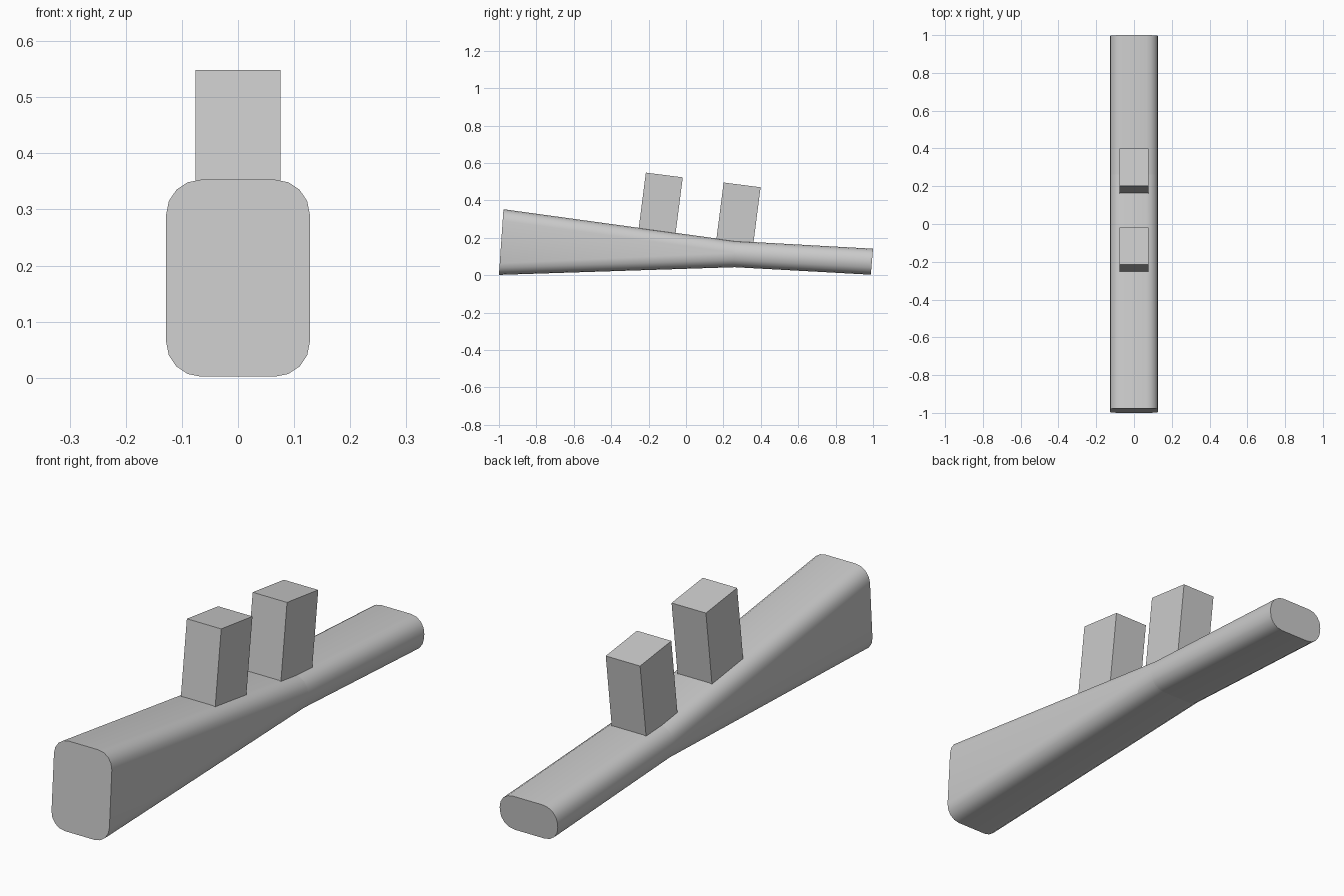
import bpy, bmesh, math
from mathutils import Matrix

cube = bpy.data.objects.get("Cube")
if cube:
    bpy.data.objects.remove(cube, do_unlink=True)

grey = bpy.data.materials.new("plain grey")
grey.use_nodes = True
colour = (0.6, 0.6, 0.6, 1)
grey.diffuse_color = colour
grey.node_tree.nodes["Principled BSDF"].inputs["Base Color"].default_value = colour


def add_object(name, bm):
    bmesh.ops.recalc_face_normals(bm, faces=bm.faces)
    mesh = bpy.data.meshes.new(name)
    bm.to_mesh(mesh)
    bm.free()
    mesh.materials.append(grey)
    obj = bpy.data.objects.new(name, mesh)
    bpy.context.collection.objects.link(obj)
    return obj


def rounded_ring(bm, bottom, top, half_width=0.128, radius=0.062, steps=4):
    """Rounded rectangle spanning two (y, z) points."""
    (y0, z0), (y1, z1) = bottom, top
    height = math.hypot(y1 - y0, z1 - z0)
    ring = []
    for corner, (sx, sv) in enumerate([(1, 1), (-1, 1), (-1, -1), (1, -1)]):
        for i in range(steps + 1):
            a = math.pi / 2 * (corner + i / steps)
            x = sx * (half_width - radius) + radius * math.cos(a)
            v = sv * (height / 2 - radius) + radius * math.sin(a)
            t = v / height + 0.5
            ring.append(bm.verts.new((x, y0 + t * (y1 - y0), z0 + t * (z1 - z0))))
    return ring


def loft(name, start, end):
    bm = bmesh.new()
    a, b = rounded_ring(bm, *start), rounded_ring(bm, *end)
    for i in range(len(a)):
        j = (i + 1) % len(a)
        bm.faces.new((a[i], a[j], b[j], b[i]))
    bm.faces.new(a)
    bm.faces.new(b)
    obj = add_object(name, bm)
    bpy.ops.object.select_all(action="DESELECT")
    obj.select_set(True)
    bpy.context.view_layer.objects.active = obj
    bpy.ops.object.shade_smooth_by_angle(angle=math.radians(35))


# Bar: tapering front half and slim rear half meeting at the bend
front_end = ((-1.0, 0.002), (-0.976, 0.353))
bend = ((0.26, 0.043), (0.262, 0.183))
rear_end = ((0.988, 0.003), (1.0, 0.142))
loft("front_bar", front_end, bend)
loft("rear_bar", bend, rear_end)


# Upright posts leaning slightly back, sunk into the bar
def post(name, y, z):
    bm = bmesh.new()
    bmesh.ops.create_cube(bm, size=1)
    length = 0.36
    place = (Matrix.Translation((0, y, z)) @ Matrix.Rotation(math.radians(-7.3), 4, "X")
             @ Matrix.Translation((0, 0, -length / 2)) @ Matrix.Diagonal((0.152, 0.199, length, 1)))
    bmesh.ops.transform(bm, matrix=place, verts=bm.verts)
    add_object(name, bm)


post("front_post", -0.116, 0.536)
post("rear_post", 0.3, 0.483)
